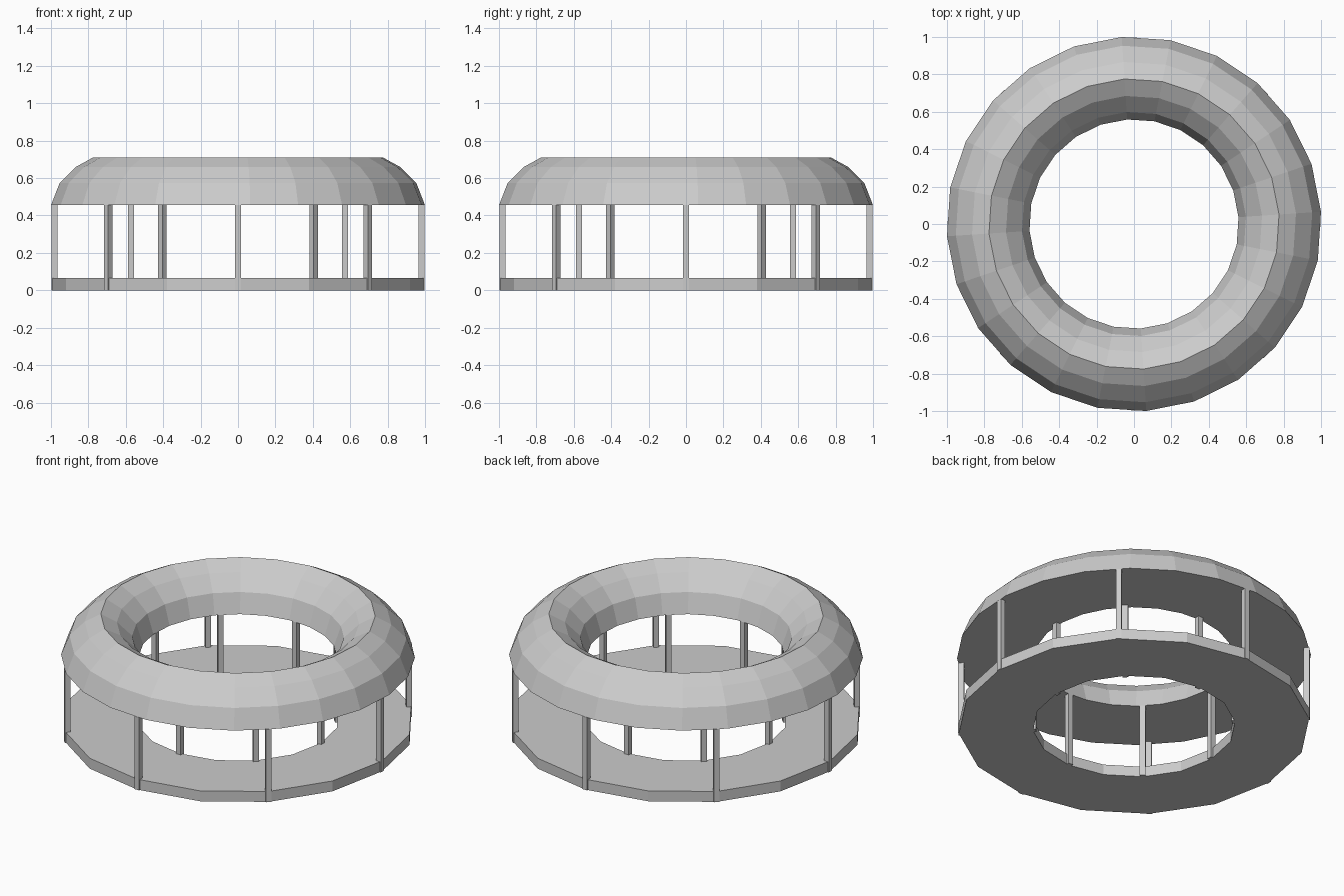
import bpy, bmesh
from math import sin, cos, radians, pi
from mathutils import Matrix

if "Cube" in bpy.data.objects:
    bpy.data.objects.remove(bpy.data.objects["Cube"])


def finish(bm, name):
    bmesh.ops.recalc_face_normals(bm, faces=bm.faces)
    mesh = bpy.data.meshes.new(name)
    bm.to_mesh(mesh)
    bm.free()
    obj = bpy.data.objects.new(name, mesh)
    bpy.context.collection.objects.link(obj)
    return obj


def lathe(name, profile, sides, offset):
    """Sweep a closed (radius, z) profile around the z axis."""
    bm = bmesh.new()
    rings = []
    for i in range(sides):
        a = offset + 2 * pi * i / sides
        rings.append([bm.verts.new((r * cos(a), r * sin(a), z)) for r, z in profile])
    n = len(profile)
    for i in range(sides):
        a, b = rings[i], rings[(i + 1) % sides]
        for j in range(n):
            k = (j + 1) % n
            bm.faces.new((a[j], b[j], b[k], a[k]))
    return finish(bm, name)


def post(name, radius, angle, height, width=0.032):
    """Square upright turned to face the centre."""
    bm = bmesh.new()
    m = (Matrix.Rotation(angle, 4, 'Z')
         @ Matrix.Translation((radius, 0, height / 2))
         @ Matrix.Diagonal((width, width, height, 1)))
    bmesh.ops.create_cube(bm, size=1, matrix=m)
    return finish(bm, name)


ROOF_Z = 0.455

# Flat ring floor
lathe("floor_ring", [(0.995, 0), (0.995, 0.065), (0.574, 0.065), (0.574, 0)], 16, 0)

# Domed ring roof with a flat underside
lathe("ring_roof", [(1.002, ROOF_Z), (0.955, 0.575), (0.868, 0.66), (0.777, 0.71),
                    (0.686, 0.66), (0.60, 0.575), (0.56, ROOF_Z)], 24, radians(3.75))

# Outer and inner circles of posts
for i in range(8):
    post(f"outer_post_{i + 1}", 0.982, i * pi / 4, ROOF_Z)
    post(f"inner_post_{i + 1}", 0.572, i * pi / 4, ROOF_Z)
